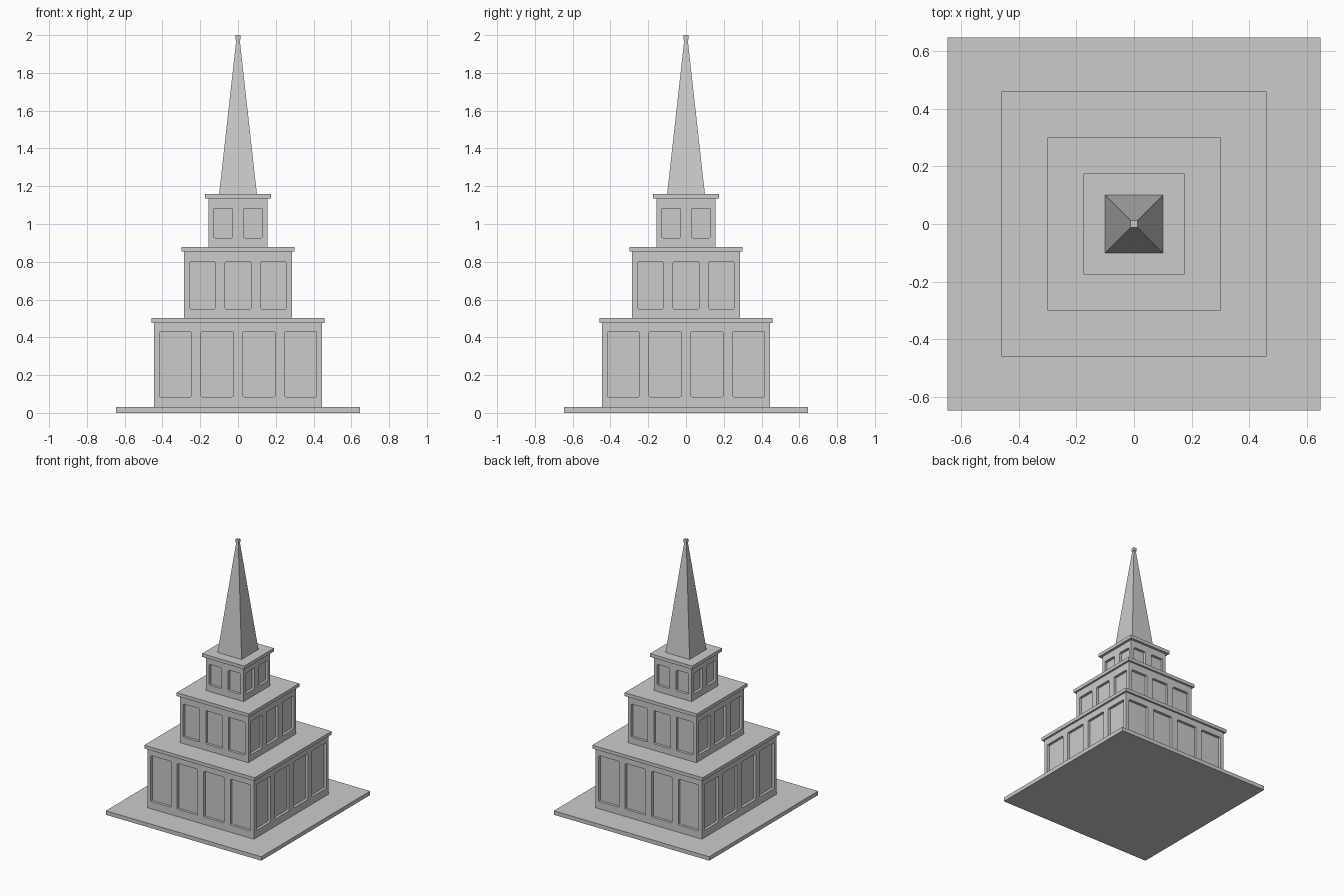
import bpy
import bmesh
import math
from mathutils import Matrix

default_cube = bpy.data.objects.get("Cube")
if default_cube:
    bpy.data.objects.remove(default_cube, do_unlink=True)

# One plain stone colour for the whole tower
stone = bpy.data.materials.new("pale grey stone")
stone.use_nodes = True
GREY = (0.6, 0.6, 0.6, 1)
stone.diffuse_color = GREY
stone.node_tree.nodes["Principled BSDF"].inputs["Base Color"].default_value = GREY


def make_object(name, bm):
    mesh = bpy.data.meshes.new(name)
    bm.to_mesh(mesh)
    bm.free()
    mesh.materials.append(stone)
    obj = bpy.data.objects.new(name, mesh)
    bpy.context.collection.objects.link(obj)
    return obj


def slab(name, half, z0, z1, top_half=None):
    """Square block, tapering to top_half when it is given."""
    bm = bmesh.new()
    bmesh.ops.create_cube(bm, size=2)
    for v in bm.verts:
        top = v.co.z > 0
        r = top_half if top and top_half else half
        v.co = (v.co.x * r, v.co.y * r, z1 if top else z0)
    return make_object(name, bm)


def panel_cutters(name, half, count, spacing, width, sill, head, depth=0.02):
    """Rounded panel blocks sunk into all four walls."""
    bm = bmesh.new()
    for side in range(4):
        turn = Matrix.Rotation(side * math.pi / 2, 4, "Z")
        across = turn.to_3x3().col[1]
        for i in range(count):
            x = (i - (count - 1) / 2) * spacing
            place = Matrix.Translation((x, -half, (sill + head) / 2))
            size = Matrix.Diagonal((width, 2 * depth, head - sill, 1))
            part = bmesh.ops.create_cube(bm, size=1, matrix=turn @ place @ size)
            corners = {e for v in part["verts"] for e in v.link_edges
                       if abs((e.verts[0].co - e.verts[1].co).normalized().dot(across)) > 0.9}
            bmesh.ops.bevel(bm, geom=list(corners), offset=0.008, segments=2,
                            profile=0.5, affect="EDGES")
    return make_object(name, bm)


def tier(name, half, z0, z1, z2, ledge, **panels):
    """Panelled storey with a projecting cornice."""
    walls = slab(name + "_walls", half, z0, z1)
    cutter = panel_cutters(name + "_panel_cutter", half, **panels)
    cutter.hide_render = True
    mod = walls.modifiers.new("panels", "BOOLEAN")
    mod.operation = "DIFFERENCE"
    mod.solver = "EXACT"
    mod.object = cutter
    bpy.context.view_layer.objects.active = walls
    bpy.ops.object.modifier_apply(modifier=mod.name)
    bpy.data.objects.remove(cutter, do_unlink=True)
    slab(name + "_cornice", ledge, z1, z2)


# Base and three diminishing storeys
slab("base_plinth", 0.647, 0, 0.03)
tier("lower_tier", 0.444, 0.03, 0.477, 0.502, 0.459,
     count=4, spacing=0.221, width=0.17, sill=0.085, head=0.43)
tier("middle_tier", 0.285, 0.502, 0.854, 0.879, 0.3,
     count=3, spacing=0.188, width=0.137, sill=0.55, head=0.8)
tier("upper_tier", 0.157, 0.879, 1.134, 1.159, 0.176,
     count=2, spacing=0.158, width=0.102, sill=0.927, head=1.083)

# Spire and its small cap
slab("spire", 0.1, 1.159, 1.985, top_half=0.008)
slab("spire_cap", 0.012, 1.976, 2)
